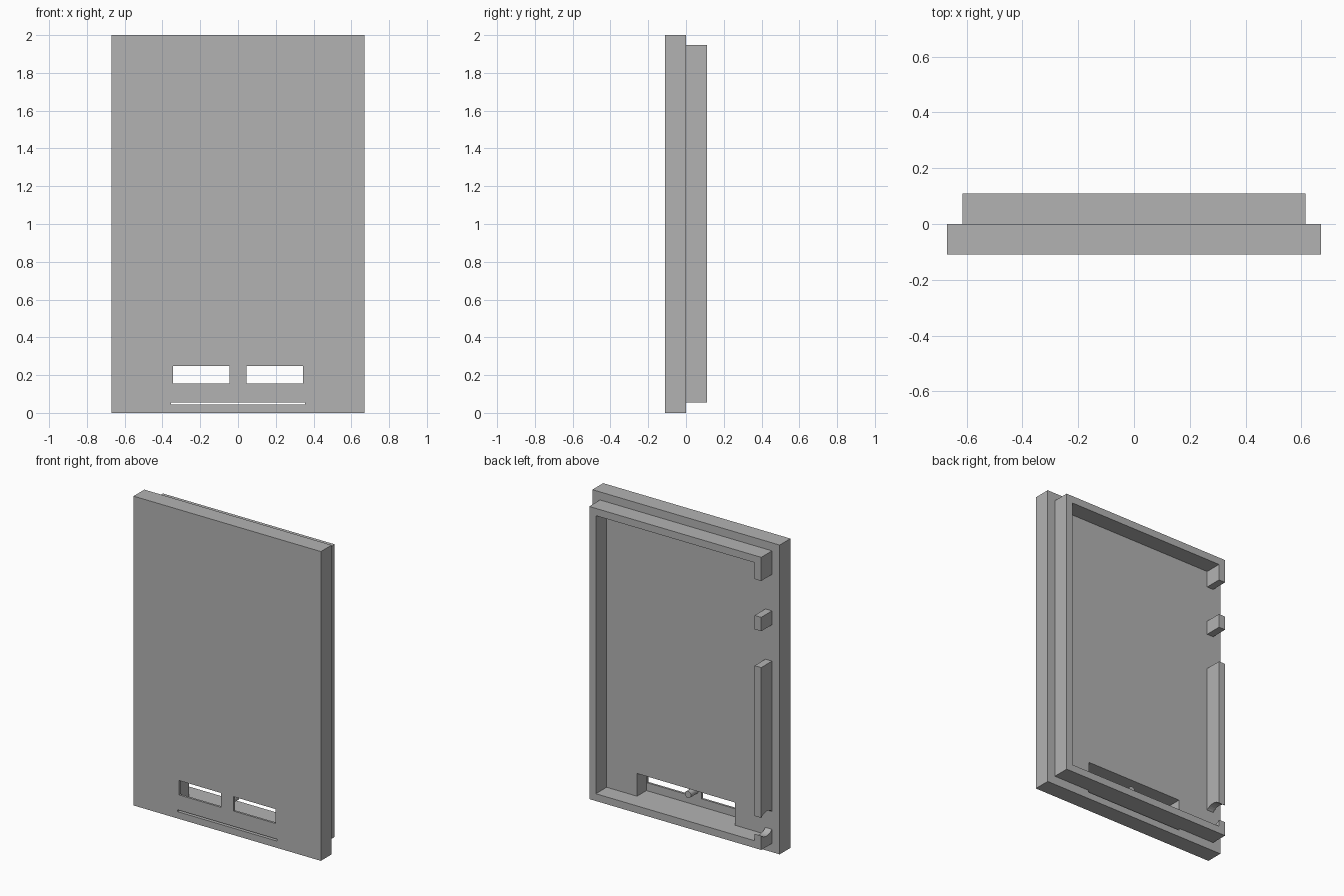
import bpy
import bmesh
import math
from mathutils import Matrix, Vector

cube = bpy.data.objects.get("Cube")
if cube:
    bpy.data.objects.remove(cube, do_unlink=True)

grey = bpy.data.materials.new("plain grey")
grey.use_nodes = True
colour = (0.45, 0.45, 0.45, 1)
grey.diffuse_color = colour
grey.node_tree.nodes["Principled BSDF"].inputs["Base Color"].default_value = colour


def finish(name, bm):
    mesh = bpy.data.meshes.new(name)
    bm.to_mesh(mesh)
    bm.free()
    mesh.materials.append(grey)
    obj = bpy.data.objects.new(name, mesh)
    bpy.context.collection.objects.link(obj)
    return obj


def box(name, x, y, z):
    """Box from (low, high) ranges on each axis."""
    low, high = Vector((x[0], y[0], z[0])), Vector((x[1], y[1], z[1]))
    bm = bmesh.new()
    place = Matrix.Translation((low + high) / 2) @ Matrix.Diagonal((*(high - low), 1))
    bmesh.ops.create_cube(bm, size=1, matrix=place)
    return finish(name, bm)


def rod(name, centre, radius, length, axis, sides=32):
    """Cylinder along the X or Y axis."""
    bm = bmesh.new()
    turn = Matrix.Rotation(math.pi / 2, 4, "Y" if axis == "X" else "X")
    bmesh.ops.create_cone(bm, cap_ends=True, segments=sides, radius1=radius,
                          radius2=radius, depth=length,
                          matrix=Matrix.Translation(centre) @ turn)
    return finish(name, bm)


def cut(target, cutter):
    mod = target.modifiers.new(cutter.name, "BOOLEAN")
    mod.operation = "DIFFERENCE"
    mod.solver = "EXACT"
    mod.object = cutter
    cutter.hide_render = True
    cutter.hide_viewport = True
    cutter.display_type = "WIRE"


PLATE_X, DEPTH = 0.67, 0.11
RIM_X, RIM_LOW, RIM_HIGH, WALL = 0.615, 0.056, 1.948, 0.047
INNER_X, INNER_LOW, INNER_HIGH = RIM_X - WALL, RIM_LOW + WALL, RIM_HIGH - WALL
through = (-0.2, 0.2)

# Front plate with a rear pocket, two windows and a thin slot
plate = box("front_plate", (-PLATE_X, PLATE_X), (-DEPTH, 0), (0, 2))
cut(plate, box("pocket_cutter", (-0.35, 0.35), (-0.096, 0.05), (INNER_LOW, 0.25)))
for side, span in (("right", (-0.345, -0.045)), ("left", (0.045, 0.345))):
    cut(plate, box(side + "_window_cutter", span, through, (0.155, 0.248)))
cut(plate, box("slot_cutter", (-0.355, 0.355), through, (0.044, RIM_LOW)))

# Raised rear rim, open where the right wall is interrupted
rim = box("rear_rim", (-RIM_X, RIM_X), (0, DEPTH), (RIM_LOW, RIM_HIGH))
cut(rim, box("rim_inside_cutter", (-INNER_X, INNER_X), through, (INNER_LOW, INNER_HIGH)))
for number, gap in enumerate(((1.235, 1.47), (1.56, 1.795))):
    cut(rim, box(f"wall_gap_cutter_{number}", (-0.65, -0.5), through, gap))
cut(rim, rod("cable_hole_cutter", (-0.6, DEPTH / 2, 0.205), 0.08, 0.2, "X"))

# Small pin between the windows
pin = rod("window_pin", (0, -0.06, 0.2), 0.022, 0.08, "Y", 24)
for face in pin.data.polygons:
    face.use_smooth = len(face.vertices) == 4
